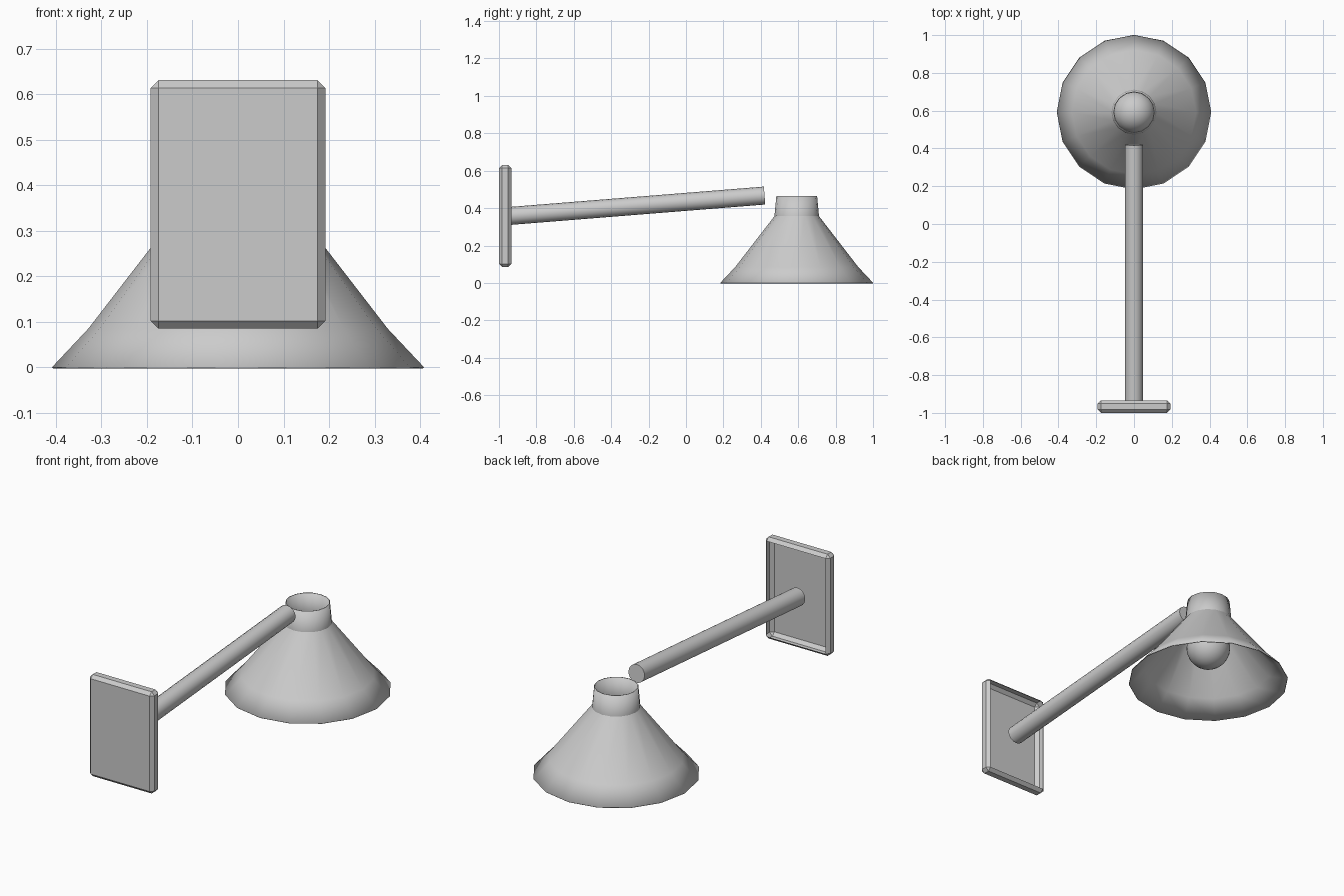
import bpy, bmesh, math
from mathutils import Vector, Matrix

if "Cube" in bpy.data.objects:
    bpy.data.objects.remove(bpy.data.objects["Cube"])

grey = bpy.data.materials.new("plain grey")
grey.diffuse_color = (0.6, 0.6, 0.6, 1)
grey.use_nodes = True
grey.node_tree.nodes["Principled BSDF"].inputs["Base Color"].default_value = grey.diffuse_color


def finish(name, bm, smooth=True):
    mesh = bpy.data.meshes.new(name)
    bm.to_mesh(mesh)
    bm.free()
    obj = bpy.data.objects.new(name, mesh)
    bpy.context.collection.objects.link(obj)
    mesh.materials.append(grey)
    if smooth:
        bpy.ops.object.select_all(action='DESELECT')
        obj.select_set(True)
        bpy.context.view_layer.objects.active = obj
        bpy.ops.object.shade_smooth_by_angle(angle=math.radians(30))
    return obj


# Wall plate: chamfered box, open on the side facing the lamp
bm = bmesh.new()
bmesh.ops.create_cube(bm, size=1, matrix=Matrix.Translation((0, -0.967, 0.358))
                      @ Matrix.Diagonal((0.384, 0.066, 0.546, 1)))
bmesh.ops.bevel(bm, geom=bm.edges[:], offset=0.017, segments=1, affect='EDGES')
bm.normal_update()
back = max(bm.faces, key=lambda f: f.calc_center_median().y)
bmesh.ops.delete(bm, geom=[back], context='FACES')
finish("wall_plate", bm, smooth=False)

# Arm: slightly rising rod
a, b = Vector((0, -0.943, 0.358)), Vector((0, 0.42, 0.467))
bm = bmesh.new()
rot = (b - a).to_track_quat('Z', 'Y').to_matrix().to_4x4()
bmesh.ops.create_cone(bm, cap_ends=True, segments=16, radius1=0.048, radius2=0.048,
                      depth=(b - a).length, matrix=Matrix.Translation((a + b) / 2) @ rot)
finish("arm", bm)

# Lamp shade: 16-sided lathed profile, open at both ends
centre_y, sides = 0.592, 16
profile = [(0.409, 0.0), (0.329, 0.085), (0.119, 0.357), (0.109, 0.465)]
bm = bmesh.new()
rings = []
for r, z in profile:
    rings.append([bm.verts.new((r * math.cos(2 * math.pi * i / sides),
                                centre_y + r * math.sin(2 * math.pi * i / sides), z))
                  for i in range(sides)])
for lo, hi in zip(rings, rings[1:]):
    for i in range(sides):
        j = (i + 1) % sides
        bm.faces.new((lo[i], lo[j], hi[j], hi[i]))
shade = finish("lamp_shade", bm)
wall = shade.modifiers.new("thin wall", 'SOLIDIFY')
wall.thickness = 0.004
wall.offset = -1

# Bulb inside the shade
bm = bmesh.new()
bmesh.ops.create_uvsphere(bm, u_segments=24, v_segments=14, radius=0.112,
                          matrix=Matrix.Translation((0, centre_y, 0.195)))
finish("bulb", bm)
